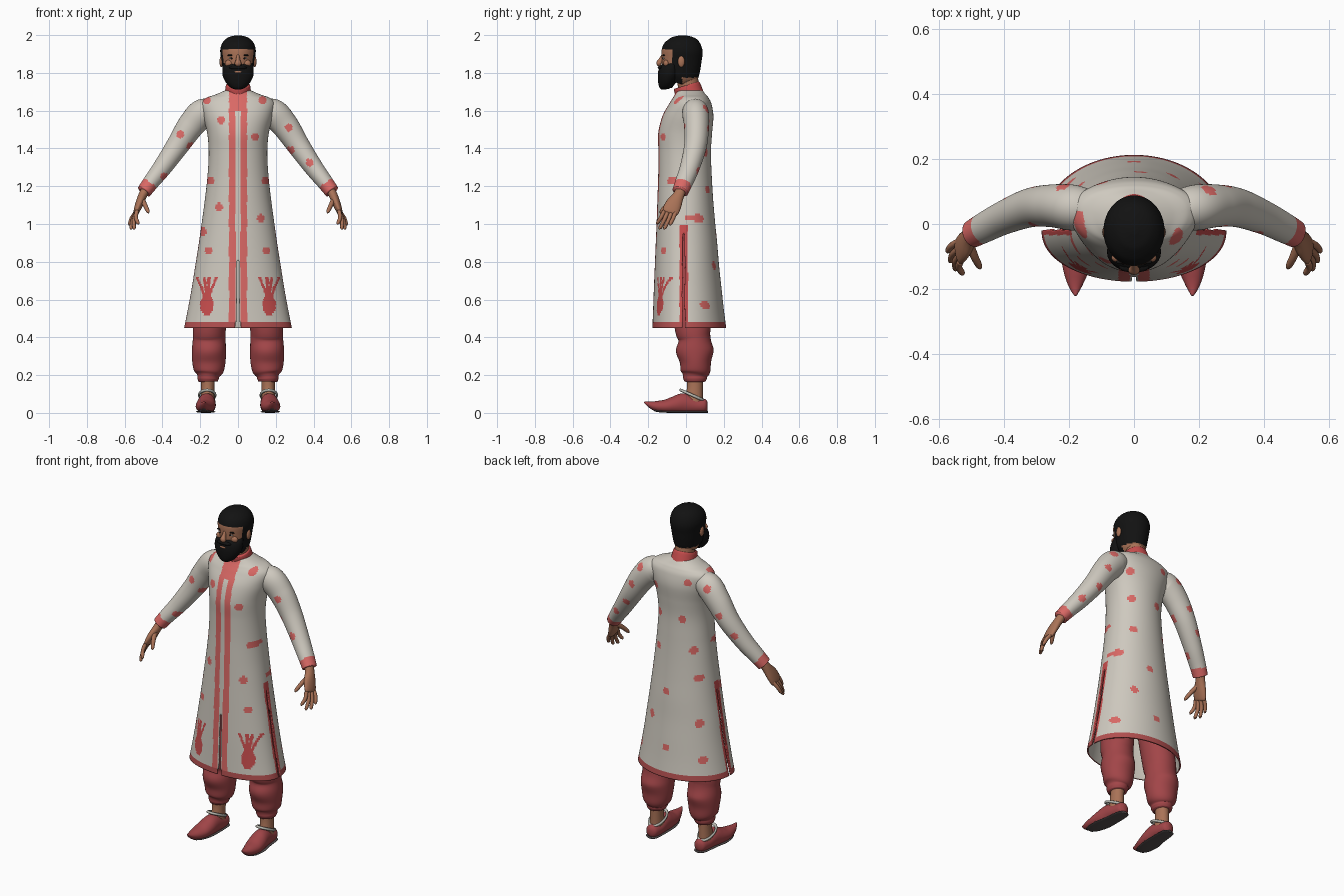
import bpy, bmesh, math
from mathutils import Vector

COLOURS = [("cloth", (0.62, 0.585, 0.52)), ("trim_red", (0.70, 0.14, 0.13)),
           ("collar_red", (0.58, 0.075, 0.075)), ("trouser_red", (0.36, 0.06, 0.065)),
           ("skin", (0.40, 0.17, 0.095)), ("hair_black", (0.006, 0.006, 0.006)),
           ("sole_grey", (0.09, 0.075, 0.075)), ("rim_grey", (0.5, 0.5, 0.45)),
           ("eye_white", (0.6, 0.55, 0.5)), ("hem_red", (0.45, 0.08, 0.08))]
CLOTH, TRIM, COLLAR, TROUSER, SKIN, BLACK, SOLE, RIM, WHITE, HEM = range(10)
MATS = []
for n, c in COLOURS:
    m = bpy.data.materials.new(n)
    m.diffuse_color = (*c, 1)
    MATS.append(m)


def finish(name, bm, colour):
    """Colour faces by an index or a rule, smooth them and link the object."""
    bm.normal_update()
    for f in bm.faces:
        f.smooth = True
        f.material_index = colour(f.calc_center_median(), f.normal) if callable(colour) else colour
    me = bpy.data.meshes.new(name)
    bm.to_mesh(me)
    bm.free()
    for m in MATS:
        me.materials.append(m)
    ob = bpy.data.objects.new(name, me)
    bpy.context.collection.objects.link(ob)
    return ob


def sample(keys, t):
    """Smooth curve through keys spaced one apart; t runs from 0 to len(keys)-1."""
    i = min(int(t), len(keys) - 2)
    u = t - i
    p0, p1, p2, p3 = (keys[max(0, min(len(keys) - 1, k))] for k in (i - 1, i, i + 1, i + 2))
    return [b + 0.5 * u * (c - a + u * (2 * a - 5 * b + 4 * c - d + u * (3 * (b - c) + d - a)))
            for a, b, c, d in zip(p0, p1, p2, p3)]


def tube(name, keys, colour, n=24, steps=5, ref=(0, 1, 0), side=1, floor=None):
    """Oval tube through keys (x, y, z, half width, half depth), capped at both ends."""
    bm = bmesh.new()
    total = (len(keys) - 1) * steps
    rows = [sample(keys, k / steps) for k in range(total + 1)]
    pts = [Vector(r[:3]) for r in rows]
    rings = []
    for k, r in enumerate(rows):
        tan = (pts[min(k + 1, total)] - pts[max(k - 1, 0)]).normalized()
        u = tan.cross(Vector(ref)).normalized()
        v = u.cross(tan)
        ring = []
        for j in range(n):
            a = 2 * math.pi * j / n
            p = pts[k] + u * max(r[3], 0.001) * math.cos(a) + v * max(r[4], 0.001) * math.sin(a)
            if floor is not None:
                p.z = max(p.z, floor)
            ring.append(bm.verts.new((p.x * side, p.y, p.z)))
        rings.append(ring)
    for a, b in zip(rings, rings[1:]):
        for j in range(n):
            bm.faces.new((a[j], a[(j + 1) % n], b[(j + 1) % n], b[j]))
    bm.faces.new(rings[0])
    bm.faces.new(rings[-1])
    bmesh.ops.recalc_face_normals(bm, faces=bm.faces)
    return finish(name, bm, colour)


def ball(name, centre, size, colour):
    bm = bmesh.new()
    bmesh.ops.create_uvsphere(bm, u_segments=16, v_segments=10, radius=1)
    for v in bm.verts:
        v.co = Vector([c + s * q for c, s, q in zip(centre, size, v.co)])
    return finish(name, bm, colour)


def spotted(c, nrm, spots):
    return any(math.hypot(c.x - x, c.z - z) < 0.021 and nrm.y * s > 0 for x, z, s in spots)


# Long coat: keys are z, half width, front y, back y, y of the widest point
COAT = [(0.45, .285, -.178, .213, -.02), (0.55, .265, -.174, .20, -.017), (0.66, .245, -.17, .188, -.014),
        (0.78, .226, -.165, .175, -.01), (0.90, .207, -.16, .165, -.008), (1.02, .19, -.155, .153, -.005),
        (1.14, .174, -.151, .143, 0), (1.26, .161, -.147, .136, 0), (1.38, .155, -.146, .132, 0),
        (1.48, .163, -.147, .138, .01), (1.57, .185, -.125, .145, .025), (1.635, .197, -.09, .135, .04),
        (1.667, .17, -.07, .12, .04), (1.685, .12, -.06, .105, .03), (1.71, .062, -.052, .085, .015)]
COAT_SPOTS = [(-.09, 1.55, -1), (.09, 1.46, -1), (-.1, 1.09, -1), (.12, 1.03, -1), (-.155, .86, -1),
              (.15, .86, -1), (.145, 1.23, -1), (-.145, 1.23, -1), (-.165, 1.655, -1), (.13, 1.655, -1),
              (-.185, .96, -1), (-.1, 1.61, 1), (.12, 1.54, 1), (-.06, 1.38, 1), (.1, 1.38, 1),
              (.1, 1.18, 1), (-.12, 1.2, 1), (-.15, 1.04, 1), (.02, .94, 1), (.17, 1.03, 1),
              (.12, .78, 1), (-.17, .78, 1), (0, .62, 1), (-.2, .57, 1), (.22, .57, 1)]


def coat_colour(c, nrm):
    ax, front = abs(c.x), nrm.y < 0
    if c.z < 0.48:
        return HEM
    if front and ax < 0.048 and (ax > 0.013 or c.z > 1.6):
        return TRIM
    # side slit edging
    if c.z < 1.0 and ax > 0.15 and abs(c.y + .012) < 0.022:
        return COLLAR
    # tulip motif on each front panel
    dx, h = ax - 0.165, c.z - 0.57
    if front and ax < 0.23 and ((dx / .036) ** 2 + (h / .055) ** 2 < 1 or 0 < h < 0.15 and
                                min(abs(dx - k * h ** 1.3) for k in (-.62, -.15, .15, .62)) < 0.0075):
        return COLLAR
    return TRIM if spotted(c, nrm, COAT_SPOTS) else CLOTH


bm = bmesh.new()
NU, STEP = 240, 10
grid = []
for k in range((len(COAT) - 1) * STEP + 1):
    z, w, yf, yb, yc = sample(COAT, k / STEP)
    row = []
    for j in range(NU):
        a = 2 * math.pi * j / NU
        cx, sy = math.cos(a), math.sin(a)
        sy = math.copysign(abs(sy) ** 0.92, sy)
        row.append(bm.verts.new((w * cx, yc + sy * ((yb - yc) if sy > 0 else (yc - yf)), z)))
    grid.append(row)
for a, b in zip(grid, grid[1:]):
    for j in range(NU):
        bm.faces.new((a[j], a[(j + 1) % NU], b[(j + 1) % NU], b[j]))
# open the front and side slits
gaps = []
for f in bm.faces:
    c = f.calc_center_median()
    if c.z < 0.8 and c.y < 0 and abs(c.x) < 0.003 + (0.8 - c.z) * 0.025:
        gaps.append(f)
    elif c.z < 0.95 and abs(c.x) > 0.15 and abs(c.y + .012) < 0.006:
        gaps.append(f)
bmesh.ops.delete(bm, geom=gaps, context='FACES')
coat = finish("coat", bm, coat_colour)
sol = coat.modifiers.new("thickness", 'SOLIDIFY')
sol.thickness, sol.offset, sol.material_offset = 0.008, -1, -9

tube("collar", [(0, .022, 1.675, .073, .075), (0, .014, 1.70, .069, .074), (0, .006, 1.725, .066, .072),
                (0, .003, 1.735, .063, .069)], COLLAR, 40)

# Head: hair and face share one form
def head_colour(c, nrm):
    if c.z < 1.775 and c.y > -0.02:
        return SKIN
    return BLACK if c.z > 1.925 or c.y > -0.072 or c.z < 1.82 else SKIN


tube("neck", [(0, .02, 1.66, .056, .058), (0, .012, 1.74, .054, .056), (0, 0, 1.80, .056, .058)], SKIN)
tube("head", [(0, -.04, 1.745, .05, .05), (0, -.03, 1.78, .072, .09), (0, -.025, 1.82, .081, .1),
              (0, -.023, 1.87, .088, .106), (0, -.02, 1.92, .094, .108), (0, -.018, 1.96, .082, .092),
              (0, -.018, 1.987, .053, .06), (0, -.018, 1.999, .012, .014)], head_colour, 64, 8)
tube("beard", [(0, -.11, 1.713, .018, .018), (0, -.11, 1.725, .042, .034), (0, -.104, 1.752, .066, .046),
               (0, -.094, 1.785, .081, .056), (0, -.082, 1.815, .083, .058), (0, -.066, 1.845, .08, .03)],
     BLACK, 32)
ball("moustache", (0, -.132, 1.828), (.047, .018, .011), BLACK)
ball("mouth", (0, -.141, 1.805), (.022, .008, .007), SKIN)
tube("nose", [(0, -.121, 1.895, .008, .008), (0, -.133, 1.87, .011, .012), (0, -.142, 1.85, .018, .015),
              (0, -.134, 1.84, .012, .008)], SKIN, 16)
for s in (1, -1):
    ball("cheek", (s * .045, -.104, 1.85), (.025, .016, .02), SKIN)
    ball("eye_white", (s * .034, -.1175, 1.877), (.014, .005, .005), WHITE)
    ball("iris", (s * .034, -.1205, 1.877), (.006, .004, .005), BLACK)
    ball("eyebrow", (s * .036, -.117, 1.893), (.021, .007, .005), BLACK)
    ball("ear", (s * .088, -.025, 1.86), (.01, .018, .03), SKIN)

# Sleeves with red cuffs, hands, legs and shoes on both sides
ARM_SPOTS = {1: [(.27, 1.51, -1), (.38, 1.325, -1), (.28, 1.39, -1), (.23, 1.61, 1), (.28, 1.5, 1),
                 (.33, 1.37, 1), (.42, 1.28, 1)],
             -1: [(-.305, 1.475, -1), (-.25, 1.41, -1), (-.39, 1.25, -1), (-.22, 1.6, 1), (-.3, 1.46, 1),
                  (-.38, 1.35, 1)]}
WRIST = Vector((.497, -.03, 1.172))
for s, side in ((1, "left"), (-1, "right")):
    def sleeve_colour(c, nrm):
        if (Vector((abs(c.x), c.y, c.z)) - WRIST).length < 0.066:
            return TRIM
        return TRIM if spotted(c, nrm, ARM_SPOTS[s]) else CLOTH
    tube(side + "_sleeve", [(.12, .045, 1.60, .05, .055), (.185, .05, 1.588, .075, .07),
                            (.25, .056, 1.52, .071, .066), (.32, .05, 1.415, .06, .06),
                            (.40, .02, 1.30, .05, .052), (.46, -.01, 1.222, .043, .047),
                            (.497, -.03, 1.172, .039, .043)], sleeve_colour, 56, 12, side=s)
    tube(side + "_palm", [(.485, -.022, 1.19, .024, .028), (.505, -.04, 1.15, .023, .03),
                          (.523, -.065, 1.105, .021, .043), (.538, -.083, 1.065, .015, .043),
                          (.541, -.087, 1.055, .006, .03)], SKIN, 20, side=s)
    tips = [(.53, -.15, 1.0), (.55, -.137, .974), (.565, -.112, .974), (.573, -.082, .995)]
    for i, (x, y, z) in enumerate(tips):
        bx, by, bz = .535, -.115 + i * .021, 1.07
        tube(side + "_finger", [(bx, by, bz, .011, .011), ((bx + x) / 2 + .008, (by + y) / 2, (bz + z) / 2, .0105, .0105),
                                (x, y, z + .006, .009, .009), (x, y, z - .002, .003, .003)], SKIN, 12, side=s)
    tube(side + "_thumb", [(.508, -.06, 1.13, .014, .016), (.492, -.1, 1.10, .012, .013),
                           (.478, -.128, 1.07, .01, .01), (.473, -.137, 1.058, .003, .003)], SKIN, 12, side=s)
    # baggy trouser leg gathered at the cuff
    tube(side + "_trouser_leg", [(.09, .01, .95, .085, .1), (.12, .02, .7, .088, .1), (.15, .035, .46, .087, .096),
                                 (.152, .045, .39, .087, .085), (.154, .047, .33, .09, .1),
                                 (.154, .05, .27, .088, .083), (.155, .05, .22, .078, .078),
                                 (.157, .048, .195, .058, .064), (.158, .048, .18, .056, .062),
                                 (.158, .048, .165, .05, .055)], TROUSER, 36, side=s)
    tube(side + "_ankle", [(.158, .048, .2, .037, .042), (.16, .047, .13, .035, .042), (.162, .04, .05, .038, .05)],
         SKIN, side=s)
    # pointed slipper with curled toe
    tube(side + "_shoe", [(.16, .115, .038, .012, .018), (.16, .10, .038, .034, .036), (.161, .05, .038, .043, .042),
                          (.165, -.01, .048, .047, .056), (.17, -.06, .041, .051, .047),
                          (.176, -.11, .034, .048, .036), (.18, -.16, .036, .034, .027),
                          (.181, -.197, .046, .018, .014), (.18, -.22, .058, .004, .004)],
         lambda c, nrm: SOLE if nrm.z < -0.8 and c.z < .03 else TROUSER, 32, ref=(0, 0, 1), side=s, floor=0.008)
    tube(side + "_sole", [(.16, .116, .006, .015, .006), (.16, .095, .006, .037, .006), (.165, -.01, .006, .046, .006),
                          (.172, -.07, .006, .05, .006), (.178, -.13, .008, .04, .006), (.18, -.165, .012, .025, .005)],
         SOLE, 16, ref=(0, 0, 1), side=s, floor=0)
    bpy.ops.mesh.primitive_torus_add(location=(s * .163, .032, .094), rotation=(-0.42, 0, 0), major_segments=32,
                                     minor_segments=8, major_radius=.05, minor_radius=.007)
    rim = bpy.context.object
    rim.name = side + "_shoe_rim"
    rim.scale = (.86, 1.3, 1.1)
    rim.data.materials.append(MATS[RIM])
    bpy.ops.object.shade_smooth()
